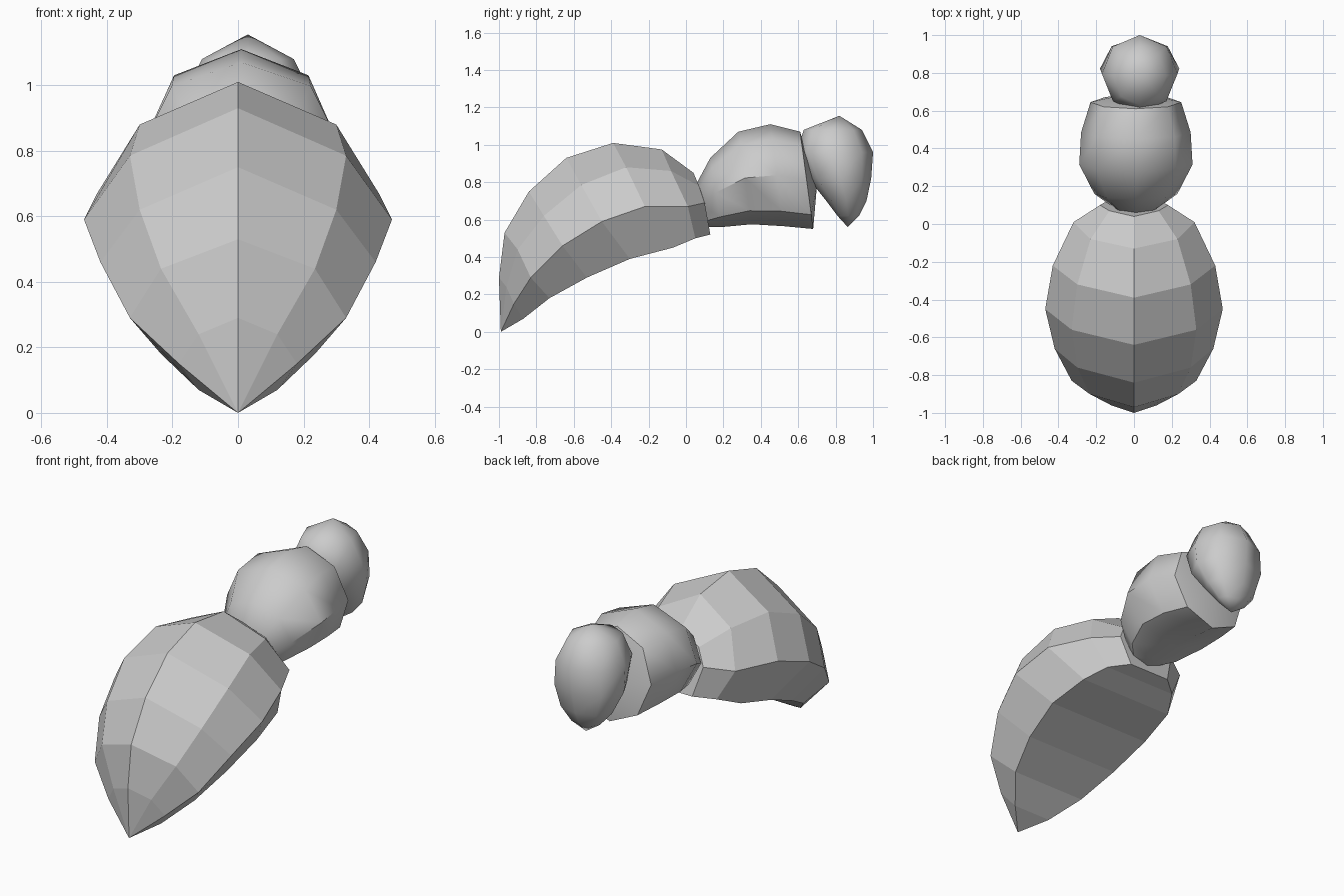
import bpy, bmesh, math

if "Cube" in bpy.data.objects:
    bpy.data.objects.remove(bpy.data.objects["Cube"])


def loft(name, rings, start=None, end=None, smooth=None):
    """Skin equal-sized closed rings; ends close on a pole point or a flat cap."""
    bm = bmesh.new()
    loops = [[bm.verts.new(p) for p in r] for r in rings]
    n = len(loops[0])
    for a, b in zip(loops, loops[1:]):
        for i in range(n):
            j = (i + 1) % n
            bm.faces.new((a[i], a[j], b[j], b[i]))
    for loop, pole in ((loops[0], start), (loops[-1], end)):
        if pole is None:
            bm.faces.new(loop)
        else:
            p = bm.verts.new(pole)
            for i in range(n):
                bm.faces.new((loop[i], loop[(i + 1) % n], p))
    bmesh.ops.recalc_face_normals(bm, faces=bm.faces)
    mesh = bpy.data.meshes.new(name)
    bm.to_mesh(mesh)
    bm.free()
    ob = bpy.data.objects.new(name, mesh)
    bpy.context.collection.objects.link(ob)
    if smooth:
        bpy.context.view_layer.objects.active = ob
        ob.select_set(True)
        bpy.ops.object.shade_smooth_by_angle(angle=math.radians(smooth))
        ob.select_set(False)
    return ob


def oval(a, b, w, cx, n=8):
    """Oval ring between opposite (y, z) points a and b, half width w."""
    pts = []
    for i in range(n):
        t = 2 * math.pi * i / n
        c = (1 + math.cos(t)) / 2
        pts.append((cx + w * math.sin(t),
                    b[0] + (a[0] - b[0]) * c, b[1] + (a[1] - b[1]) * c))
    return pts


# Abdomen: faceted, ridge / shoulder / side / lower edge per ring
sections = [
    # ridge y,z      shoulder x,y,z      side x,y,z          lower x,y,z
    ((-1.0, .29), (.12, -.96, .24), (.18, -.92, .15), (.12, -.87, .07)),
    ((-.97, .53), (.235, -.90, .44), (.33, -.83, .29), (.235, -.73, .18)),
    ((-.84, .75), (.30, -.76, .62), (.42, -.66, .46), (.30, -.53, .29)),
    ((-.64, .93), (.33, -.56, .785), (.47, -.45, .59), (.33, -.30, .39)),
    ((-.39, 1.01), (.30, -.32, .88), (.43, -.22, .67), (.30, -.07, .45)),
    ((-.13, .975), (.23, -.08, .86), (.32, .01, .67), (.23, .05, .50)),
    ((.04, .85), (.13, .07, .78), (.18, .10, .69), (.13, .13, .52)),
]
rings = []
for ridge, *half in sections:
    mirrored = [(-x, y, z) for x, y, z in reversed(half)]
    rings.append([(0, *ridge)] + half + mirrored)
loft("abdomen", rings, start=(0, -.99, 0))

# Thorax: smooth barrel with a flat rear cap
thorax = [((.055, .79), (.12, .56), .12), ((.13, .93), (.19, .56), .22),
          ((.28, 1.07), (.35, .575), .30), ((.45, 1.11), (.52, .565), .29),
          ((.61, 1.07), (.68, .55), .24)]
loft("thorax", [oval(a, b, w, .01) for a, b, w in thorax],
     end=(.01, .70, .78), smooth=45)

# Head: smooth, tapering to a chin
head = [(.63, .94, 1.08, .14), (.59, 1.0, .96, .20), (.655, .99, .82, .21),
        (.75, .965, .70, .16), (.81, .925, .62, .09)]
loft("head", [oval((y1, z), (y0, z), w, .03) for y0, y1, z, w in head],
     start=(.03, .82, 1.155), end=(.03, .865, .56), smooth=55)
